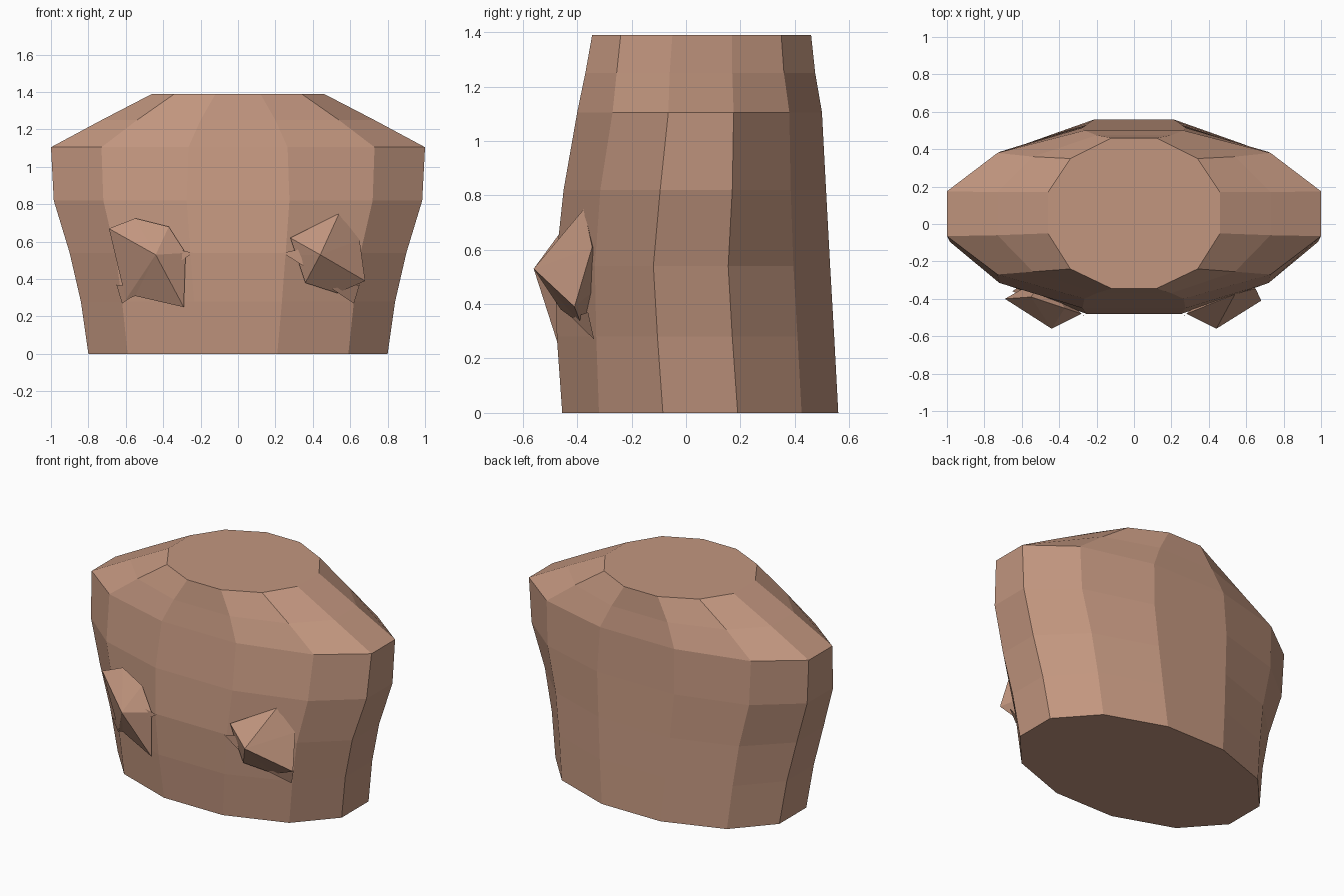
import bpy, bmesh

skin = bpy.data.materials.new("skin_brown")
skin.diffuse_color = (0.54, 0.305, 0.212, 1)


def finish(bm, name):
    bmesh.ops.recalc_face_normals(bm, faces=bm.faces[:])
    mesh = bpy.data.meshes.new(name)
    bm.to_mesh(mesh)
    bm.free()
    mesh.materials.append(skin)
    obj = bpy.data.objects.new(name, mesh)
    bpy.context.collection.objects.link(obj)
    return obj


# Torso: stacked twelve-sided rings, each given as
# height, three half widths, and six depths from front to back
RINGS = [
    (0.00, (0.21, 0.59, 0.80), (-0.455, -0.32, -0.085, 0.19, 0.425, 0.56)),
    (0.28, (0.235, 0.62, 0.84), (-0.475, -0.33, -0.105, 0.17, 0.41, 0.545)),
    (0.54, (0.255, 0.655, 0.90), (-0.48, -0.335, -0.12, 0.155, 0.395, 0.53)),
    (0.82, (0.275, 0.72, 0.985), (-0.45, -0.315, -0.095, 0.17, 0.385, 0.515)),
    (1.105, (0.265, 0.73, 1.00), (-0.40, -0.27, -0.065, 0.175, 0.38, 0.50)),
    (1.25, (0.20, 0.54, 0.73), (-0.37, -0.255, -0.06, 0.17, 0.36, 0.475)),
    (1.39, (0.12, 0.34, 0.46), (-0.345, -0.24, -0.05, 0.17, 0.35, 0.46)),
]
bm = bmesh.new()
loops = []
for z, (a, b, c), depths in RINGS:
    half = list(zip((a, b, c, c, b, a), depths))
    points = half + [(-x, y) for x, y in reversed(half)]
    loops.append([bm.verts.new((x, y, z)) for x, y in points])
for low, high in zip(loops, loops[1:]):
    for i in range(12):
        j = (i + 1) % 12
        bm.faces.new((low[i], low[j], high[j], high[i]))
bm.faces.new(loops[0])
bm.faces.new(loops[-1])
finish(bm, "torso")


# Chest lumps: a faceted rim joined to a front tip and a buried back point
def lump(name, tip, back, rim):
    bm = bmesh.new()
    front, rear = bm.verts.new(tip), bm.verts.new(back)
    edge = [bm.verts.new(p) for p in rim]
    for p, q in zip(edge, edge[1:] + edge[:1]):
        bm.faces.new((p, q, front))
        bm.faces.new((q, p, rear))
    finish(bm, name)


lump("right_lump", (0.44, -0.56, 0.53), (0.50, -0.28, 0.50), [
    (0.54, -0.375, 0.75), (0.28, -0.48, 0.62), (0.31, -0.475, 0.53),
    (0.36, -0.46, 0.38), (0.53, -0.385, 0.325), (0.68, -0.41, 0.39),
    (0.65, -0.345, 0.61)])
lump("left_lump", (-0.44, -0.56, 0.53), (-0.48, -0.28, 0.50), [
    (-0.55, -0.39, 0.725), (-0.69, -0.40, 0.67), (-0.60, -0.36, 0.29),
    (-0.55, -0.39, 0.31), (-0.29, -0.47, 0.25), (-0.28, -0.48, 0.54),
    (-0.37, -0.45, 0.68)])


# Small skin folds beside each lump
def fold(name, a, b, c):
    bm = bmesh.new()
    bm.faces.new([bm.verts.new(p) for p in (a, b, c)])
    finish(bm, name)


for side, label in ((1, "right"), (-1, "left")):
    fold(label + "_inner_fold", (side * 0.24, -0.487, 0.54),
         (side * 0.33, -0.49, 0.56), (side * 0.35, -0.49, 0.47))
    fold(label + "_lower_fold", (side * 0.62, -0.338, 0.27),
         (side * 0.50, -0.42, 0.35), (side * 0.65, -0.36, 0.37))
